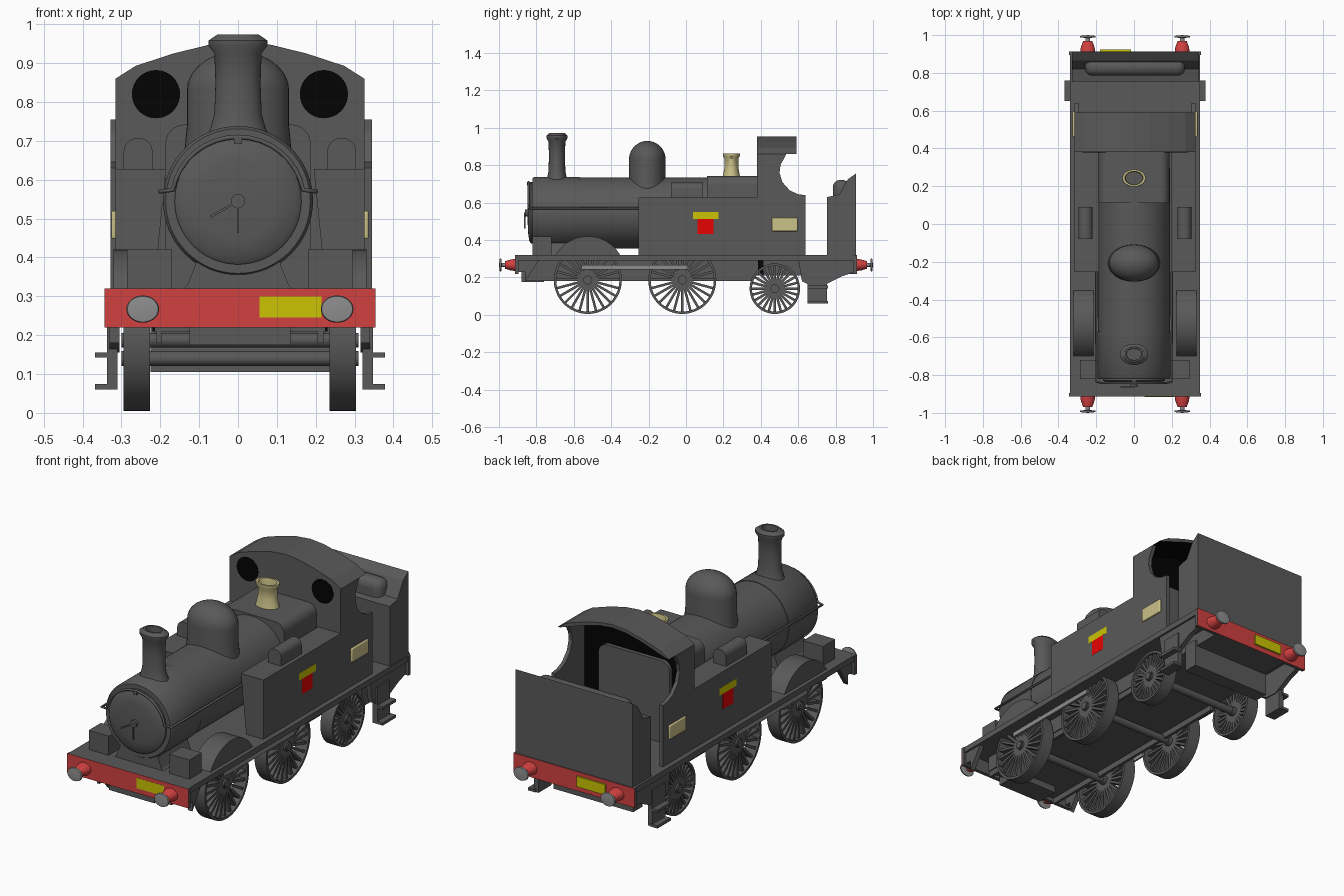
import bpy, bmesh, math
from mathutils import Matrix, Vector

old = bpy.data.objects.get("Cube")
if old:
    bpy.data.objects.remove(old, do_unlink=True)

CX = 0.005  # centre line of chassis and bodywork


def material(name, r, g, b):
    m = bpy.data.materials.new(name)
    m.use_nodes = True
    m.diffuse_color = (r, g, b, 1)
    m.node_tree.nodes["Principled BSDF"].inputs["Base Color"].default_value = (r, g, b, 1)
    return m


GREY = material("dark grey", 0.1, 0.1, 0.1)
STEEL = material("steel grey", 0.27, 0.27, 0.27)
BLACK = material("black", 0.001, 0.001, 0.001)
RED = material("beam red", 0.64, 0.052, 0.052)
SCARLET = material("scarlet", 0.8, 0.001, 0.001)
YELLOW = material("yellow", 0.6, 0.55, 0.001)
BRASS = material("brass", 0.6, 0.54, 0.25)


def finish(name, bm, mat, smooth=False, black_rule=None):
    bmesh.ops.remove_doubles(bm, verts=bm.verts, dist=1e-5)
    bmesh.ops.recalc_face_normals(bm, faces=bm.faces)
    bm.normal_update()
    me = bpy.data.meshes.new(name)
    if black_rule:
        for f in bm.faces:
            f.material_index = 1 if black_rule(f.normal) else 0
    bm.to_mesh(me)
    bm.free()
    me.materials.append(mat)
    if black_rule:
        me.materials.append(BLACK)
    ob = bpy.data.objects.new(name, me)
    bpy.context.collection.objects.link(ob)
    if smooth:
        bpy.ops.object.select_all(action="DESELECT")
        ob.select_set(True)
        bpy.context.view_layer.objects.active = ob
        bpy.ops.object.shade_smooth_by_angle(angle=math.radians(35))
    return ob


def add_box(bm, x, y, z, mat4=Matrix()):
    size = [abs(a[1] - a[0]) for a in (x, y, z)]
    mid = Vector([(a[0] + a[1]) / 2 for a in (x, y, z)])
    m = mat4 @ Matrix.Translation(mid) @ Matrix.Diagonal((*size, 1))
    bmesh.ops.create_cube(bm, size=1, matrix=m)


def box(name, x, y, z, mat=GREY, bevel=0):
    bm = bmesh.new()
    add_box(bm, x, y, z)
    ob = finish(name, bm, mat, bevel > 0)
    if bevel:
        mod = ob.modifiers.new("round", "BEVEL")
        mod.width, mod.segments = bevel, 4


def prism(name, pts, axis, a, b, mat=GREY, smooth=False, rule=None):
    """Extrude an outline (yz along x, or xz along y)."""
    bm = bmesh.new()
    place = (lambda p, t: (t, *p)) if axis == "X" else (lambda p, t: (p[0], t, p[1]))
    face = bm.faces.new([bm.verts.new(place(p, a)) for p in pts])
    ext = bmesh.ops.extrude_face_region(bm, geom=[face], use_keep_orig=True)
    step = Vector((b - a, 0, 0) if axis == "X" else (0, b - a, 0))
    bmesh.ops.translate(bm, vec=step, verts=[v for v in ext["geom"] if isinstance(v, bmesh.types.BMVert)])
    finish(name, bm, mat, smooth, rule)


def round_top(cx, w, bottom, top, r):
    """Outline of a panel with rounded upper corners."""
    turns = [math.radians(15 * k) for k in range(7)]
    right = [(w - r + r * math.cos(t), top - r + r * math.sin(t)) for t in turns]
    pts = [(w, bottom)] + right + [(-x, z) for x, z in reversed(right)] + [(-w, bottom)]
    return [(cx + x, z) for x, z in pts]


TURN = {"X": Matrix.Rotation(math.pi / 2, 4, "Y"), "Y": Matrix.Rotation(math.pi / 2, 4, "X"), "Z": Matrix()}


def add_lathe(bm, profile, m, seg=40, closed=False):
    """Revolve (radius, height) points; on axis Y, height points to the front."""
    rings = [[bm.verts.new(m @ Vector((r * math.cos(k * math.tau / seg), r * math.sin(k * math.tau / seg), h)))
              for k in range(seg)] for r, h in profile]
    pairs = list(zip(rings, rings[1:])) + ([(rings[-1], rings[0])] if closed else [])
    for p, q in pairs:
        for k in range(seg):
            j = (k + 1) % seg
            bm.faces.new((p[k], p[j], q[j], q[k]))


def lathe(name, profile, axis, at, mat=GREY, sx=1, seg=40):
    bm = bmesh.new()
    add_lathe(bm, profile, Matrix.Translation(at) @ Matrix.Diagonal((sx, 1, 1, 1)) @ TURN[axis], seg)
    finish(name, bm, mat, True)


def rod(name, r, a, b, axis, at, mat=GREY):
    lathe(name, [(0, a), (r, a), (r, b), (0, b)], axis, at, mat)


def wheel(name, x, y, r, s):
    bm = bmesh.new()
    m = Matrix.Translation((x, y, r + 0.005)) @ TURN["X"]
    w, i = 0.034, r - 0.013
    add_lathe(bm, [(r, -w), (r, w), (i, w), (i, -w)], m, 48, True)
    add_lathe(bm, [(0, -w), (0.024, -w), (0.024, w), (0, w)], m, 24)
    for k in range(24):
        turn = m @ Matrix.Rotation(k * math.tau / 24, 4, "Z")
        add_box(bm, (0.015, i + 0.004), (-0.0065, 0.0065), (-0.012, 0.025) if s > 0 else (-0.025, 0.012), turn)
    finish(name, bm, GREY, True)


# Chassis
box("footplate", (CX - 0.345, CX + 0.345), (-0.905, 0.905), (0.29, 0.32))
box("main_frame", (CX - 0.22, CX + 0.22), (-0.86, 0.62), (0.21, 0.3))
box("front_frame_block", (CX - 0.13, CX + 0.13), (-0.88, -0.76), (0.175, 0.3))
box("rear_frame_block", (CX - 0.22, CX + 0.22), (0.62, 0.9), (0.22, 0.3))
box("rear_tank_sump", (CX - 0.23, CX + 0.23), (0.68, 0.755), (0.105, 0.25))

# Buffer beams with red facing, number plates and buffers
for end, d, x, out in (("front", -1, (0.055, 0.215), 0.9148), ("rear", 1, (-0.18, -0.015), 0.923)):
    box(end + "_beam", (CX - 0.349, CX + 0.349), (d * 0.895, d * 0.912), (0.22, 0.32))
    box(end + "_beam_facing", (CX - 0.349, CX + 0.349), (d * 0.912, d * 0.914), (0.22, 0.32), RED)
    box(end + "_number_plate", x, (d * 0.913, d * out), (0.246, 0.3), YELLOW)
    for s in (-1, 1):
        at = (CX + s * 0.25, 0, 0.267)
        cone = [(0, 0.91), (0.032, 0.91), (0.03, 0.935), (0.02, 0.968), (0, 0.968)]
        head = [(0, 0.96), (0.01, 0.96), (0.01, 0.985), (0.035, 0.988), (0.033, 0.996), (0, 1.0)]
        lathe(end + "_buffer_housing", [(r, -d * h) for r, h in cone], "Y", at, RED, sx=1.22)
        lathe(end + "_buffer_head", [(r, -d * h) for r, h in head], "Y", at, STEEL, sx=1.2)

# Axles
AXLES = (("front", -0.525, 0.182), ("middle", -0.02, 0.182), ("rear", 0.475, 0.135))
for name, y, r in AXLES:
    rod(name + "_axle", 0.019, -0.305, 0.305, "X", (CX, y, r + 0.005))

# Outline of the cab side, with its curved doorway cut-out
CAB_SIDE = [(0.38, 0.3), (0.38, 0.859), (0.535, 0.859), (0.505, 0.8), (0.5, 0.76),
            (0.515, 0.71), (0.555, 0.665), (0.6, 0.645), (0.64, 0.64), (0.64, 0.3)]
REAR_SIDE = [(0.6, 0.3), (0.62, 0.18), (0.66, 0.16), (0.73, 0.155), (0.83, 0.205), (0.905, 0.23), (0.905, 0.3)]
FRONT_SIDE = [(-0.9, 0.3), (-0.9, 0.23), (-0.86, 0.23), (-0.86, 0.18), (-0.78, 0.3)]

# Parts on both sides
for s, side in ((-1, "right"), (1, "left")):
    def X(a, b):
        return tuple(sorted((CX + s * a, CX + s * b)))
    for name, y, r in AXLES:
        wheel(f"{side}_{name}_wheel", CX + s * 0.265, y, r, s)
    box(side + "_frame_plate", X(0.2, 0.215), (-0.86, 0.36), (0.18, 0.3))
    box(side + "_brake_hanger", X(0.2, 0.225), (0.385, 0.415), (0.21, 0.295), BLACK)
    box(side + "_coupling_rod", X(0.303, 0.313), (-0.56, 0.01), (0.242, 0.266), STEEL)
    prism(side + "_rear_valance", REAR_SIDE, "X", *X(0.31, 0.335))
    prism(side + "_front_valance", FRONT_SIDE, "X", *X(0.31, 0.335))
    box(side + "_step_hanger", X(0.315, 0.342), (0.65, 0.755), (0.06, 0.25))
    for z in (0.06, 0.142):
        box(side + "_step", X(0.33, 0.373), (0.65, 0.76), (z, z + 0.014))
    box(side + "_sand_box", X(0.175, 0.29), (-0.82, -0.72), (0.32, 0.42))
    arch = [(-0.525 + 0.2 * math.cos(t), 0.22 + 0.2 * math.sin(t))
            for t in (math.radians(30 + 6 * k) for k in range(21))]
    prism(side + "_splasher", arch, "X", *X(0.22, 0.325), smooth=True)
    tank = [(CX + s * x, z) for x, z in ((0.32, 0.31), (0.32, 0.628), (0.19, 0.628), (0.222, 0.31))]
    prism(side + "_water_tank", tank, "Y", -0.255, 0.39)
    prism(side + "_tank_filler", round_top(CX + s * 0.262, 0.037, 0.62, 0.707, 0.034), "Y", -0.08, 0.09, smooth=True)
    prism(side + "_cab_side", CAB_SIDE, "X", *X(0.3, 0.32))
    box(side + "_yellow_plate", X(0.318, 0.3207), (0.037, 0.175), (0.513, 0.55), YELLOW)
    box(side + "_red_plate", X(0.318, 0.3207), (0.062, 0.148), (0.433, 0.513), SCARLET)
    box(side + "_brass_plate", X(0.318, 0.331), (0.46, 0.597), (0.447, 0.52), BRASS, 0.006)
    rod(side + "_cab_window", 0.062, -0.385, -0.3788, "Y", (CX + s * 0.216, 0, 0.82), BLACK)

# Cab front and roof, black on the inside
half = [(0.32, 0.86), (0.268, 0.893), (0.17, 0.925), (0.08, 0.947)]
curve = [(CX + x, z) for x, z in half] + [(CX, 0.955)] + [(CX - x, z) for x, z in reversed(half)]
prism("cab_front", curve + [(CX - 0.32, 0.31), (CX + 0.32, 0.31)], "Y", 0.38, 0.4, rule=lambda n: n.y > 0.5)
under = [(CX + (x - CX) * 0.96, max(z - 0.016, 0.86)) for x, z in reversed(curve)]
prism("cab_roof", curve + under, "Y", 0.381, 0.59, rule=lambda n: n.z < -0.3)
prism("backhead", round_top(CX, 0.205, 0.31, 0.745, 0.05), "Y", 0.395, 0.42, smooth=True)

# Bunker with rounded fill
BUNKER = [(0.755, 0.31), (0.755, 0.63), (0.82, 0.645), (0.865, 0.725), (0.908, 0.755), (0.908, 0.31)]
prism("bunker", BUNKER, "X", -0.328, 0.345)
box("bunker_fill", (CX - 0.265, CX + 0.265), (0.785, 0.875), (0.55, 0.722), bevel=0.04)

# Boiler, smokebox and firebox
Z = 0.545
lathe("boiler", [(0, -0.3), (0.19, -0.3), (0.19, 0.57), (0.193, 0.57), (0.193, 0.81),
                 (0.186, 0.82), (0, 0.82)], "Y", (0, 0, Z), seg=64)
lathe("smokebox_door", [(0.163, 0.815), (0.163, 0.828), (0.15, 0.838), (0.1, 0.845), (0, 0.848)],
      "Y", (0, 0, Z), seg=64)
prism("firebox", round_top(0, 0.187, 0.31, 0.742, 0.05), "Y", 0.112, 0.39, smooth=True)
saddle = [(0.15, 0.31), (0.13, 0.33), (0.11, 0.38), (0.1, 0.42)]
prism("smokebox_saddle", saddle + [(-x, z) for x, z in reversed(saddle)], "Y", -0.815, -0.57)

# Door handle and hinge
rod("door_hub", 0.018, 0.84, 0.862, "Y", (0, 0, Z))
for angle in (180, 240):
    bm = bmesh.new()
    m = Matrix.Translation((0, -0.862, Z)) @ Matrix.Rotation(math.radians(angle), 4, "Y")
    add_box(bm, (-0.003, 0.003), (-0.003, 0.003), (0, 0.082), m)
    finish("door_handle", bm, GREY)
box("door_hinge", (-0.01, 0.01), (-0.85, -0.81), (0.692, 0.71))

# Handrail along the boiler and around the door
arc = [(0.17 * math.cos(t), -0.842, Z + 0.165 * math.sin(t))
       for t in (math.radians(10 + 10 * k) for k in range(17))]
path = [(0.2, -0.255, 0.57), (0.2, -0.835, 0.57)] + arc + [(-0.2, -0.835, 0.57), (-0.2, -0.255, 0.57)]
cu = bpy.data.curves.new("handrail", "CURVE")
cu.dimensions, cu.bevel_depth, cu.bevel_resolution = "3D", 0.006, 2
sp = cu.splines.new("POLY")
sp.points.add(len(path) - 1)
for p, co in zip(sp.points, path):
    p.co = (*co, 1)
cu.materials.append(GREY)
bpy.context.collection.objects.link(bpy.data.objects.new("handrail", cu))

# Chimney, dome and safety valve, all oval in plan
lathe("chimney", [(0.062, 0.7), (0.052, 0.735), (0.045, 0.77), (0.043, 0.85), (0.045, 0.925), (0.056, 0.945),
                  (0.056, 0.958), (0.04, 0.973), (0.032, 0.973), (0.03, 0.9), (0, 0.9)],
      "Z", (0, -0.69, 0), sx=1.35)
lathe("dome", [(0.104, 0.66), (0.098, 0.74), (0.098, 0.83)]
      + [(0.098 * math.cos(t), 0.83 + 0.1 * math.sin(t)) for t in (math.pi * k / 20 for k in range(1, 11))],
      "Z", (0, -0.207, 0), sx=1.34)
lathe("safety_valve", [(0.047, 0.735), (0.043, 0.755), (0.037, 0.79), (0.037, 0.835), (0.045, 0.85),
                       (0.045, 0.864), (0.036, 0.864), (0.032, 0.84), (0.032, 0.735)],
      "Z", (0, 0.243, 0), BRASS, sx=1.35)
